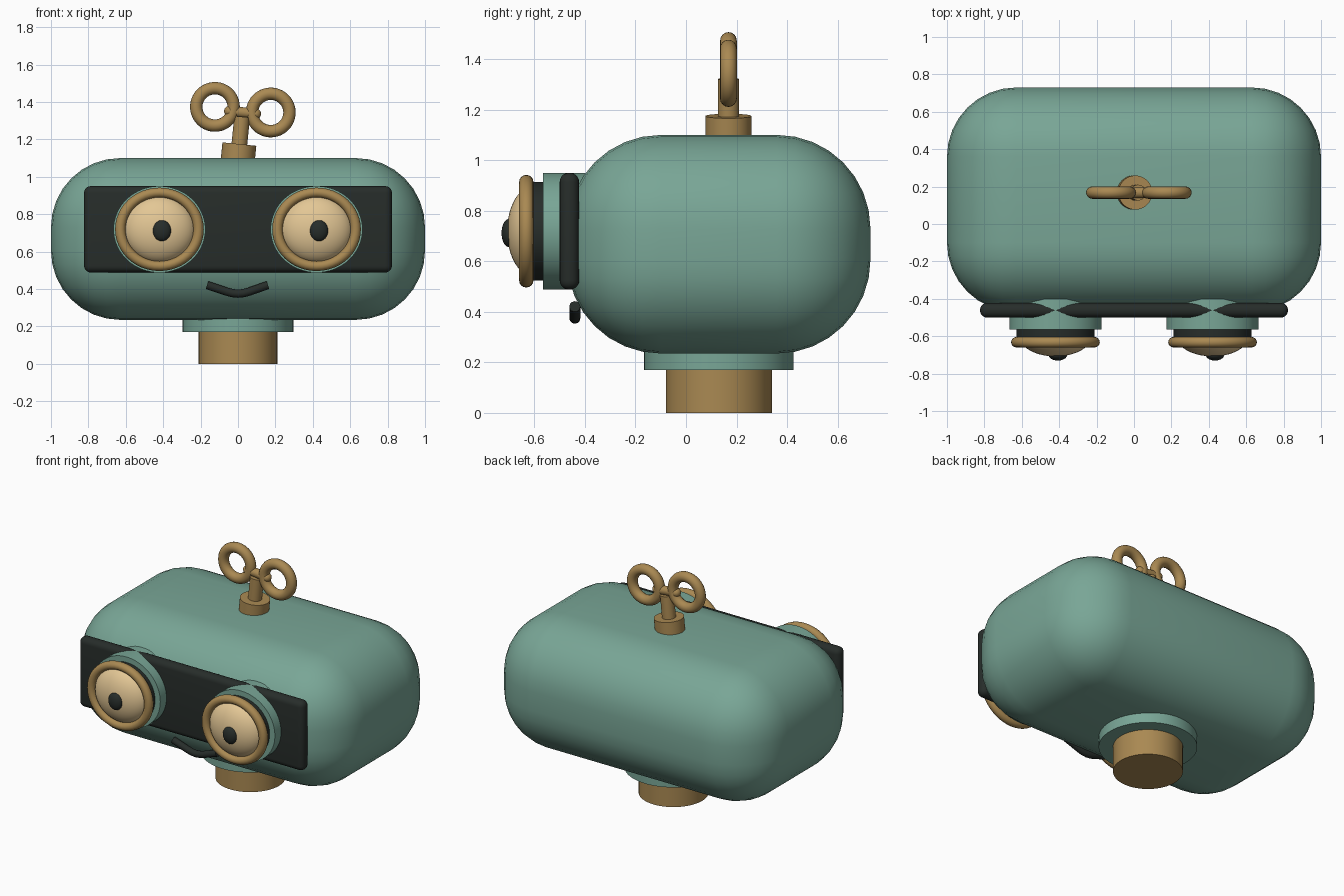
import bpy
from math import pi, radians, sin, cos
from mathutils import Matrix, Vector

if "Cube" in bpy.data.objects:
    bpy.data.objects.remove(bpy.data.objects["Cube"])


def material(name, rgb):
    m = bpy.data.materials.new(name)
    m.diffuse_color = (*rgb, 1)
    m.use_nodes = True
    m.node_tree.nodes["Principled BSDF"].inputs["Base Color"].default_value = m.diffuse_color
    return m


GREEN = material("green_paint", (0.19, 0.38, 0.305))
GOLD = material("brass", (0.40, 0.25, 0.085))
CREAM = material("cream_glass", (0.77, 0.57, 0.30))
BLACK = material("dark_rubber", (0.02, 0.026, 0.023))


def finish(name, mat, scale=(1, 1, 1)):
    ob = bpy.context.object
    ob.name = name
    ob.scale = scale
    ob.data.materials.append(mat)
    bpy.ops.object.shade_smooth_by_angle(angle=radians(35))
    return ob


def box(name, mat, lo, hi, bevel, segments):
    lo, hi = Vector(lo), Vector(hi)
    bpy.ops.mesh.primitive_cube_add(size=1, location=(lo + hi) / 2)
    bpy.context.object.scale = hi - lo
    bpy.ops.object.transform_apply(location=False, rotation=False)
    mod = bpy.context.object.modifiers.new("round", "BEVEL")
    mod.width, mod.segments = bevel, segments
    bpy.ops.object.modifier_apply(modifier="round")
    return finish(name, mat)


def rod(name, mat, r, a, b, scale=(1, 1, 1)):
    a, b = Vector(a), Vector(b)
    bpy.ops.mesh.primitive_cylinder_add(
        vertices=64, radius=r, depth=(b - a).length, location=(a + b) / 2,
        rotation=(b - a).to_track_quat("Z", "Y").to_euler())
    return finish(name, mat, scale)


def ring(name, mat, major, minor, loc, rot, scale=(1, 1, 1)):
    bpy.ops.mesh.primitive_torus_add(
        major_segments=48, minor_segments=16, major_radius=major,
        minor_radius=minor, location=loc, rotation=rot)
    return finish(name, mat, scale)


def ball(name, mat, loc, radii):
    bpy.ops.mesh.primitive_uv_sphere_add(segments=40, ring_count=20, radius=1, location=loc)
    return finish(name, mat, radii)


# Head shell, face band and neck
box("head", GREEN, (-1, -0.47, 0.235), (1, 0.73, 1.10), 0.37, 8)
box("face_band", BLACK, (-0.823, -0.5, 0.488), (0.823, -0.423, 0.95), 0.036, 5)
rod("neck", GOLD, 0.21, (0, 0.13, 0), (0, 0.13, 0.2))
rod("neck_collar", GREEN, 0.296, (0, 0.13, 0.17), (0, 0.13, 0.3))

# Eyes, slightly wider than tall; both pupils look a little to the right
for side, x in (("left", -0.42), ("right", 0.42)):
    z, oval = 0.719, (1, 0.94, 1)
    for part, mat, r, y0, y1 in (("socket", GREEN, 0.246, -0.40, -0.565),
                                 ("gasket", BLACK, 0.208, -0.5, -0.62)):
        ob = rod(f"{side}_eye_{part}", mat, r, (x, y0, z), (x, y1, z))
        ob.rotation_euler = (pi / 2, 0, 0)
        ob.scale = oval
    ring(f"{side}_eye_rim", GOLD, 0.209, 0.028, (x, -0.632, z), (pi / 2, 0, 0), oval)
    ball(f"{side}_eyeball", CREAM, (x, -0.6, z), (0.193, 0.108, 0.181))
    ball(f"{side}_pupil", BLACK, (x + 0.013, -0.7, 0.712), (0.049, 0.03, 0.056))

# Smiling mouth: swept tube
curve = bpy.data.curves.new("mouth", "CURVE")
curve.dimensions = "3D"
curve.bevel_depth, curve.bevel_resolution, curve.use_fill_caps = 0.022, 4, True
points = [(-0.165, 0.421), (-0.06, 0.386), (-0.03, 0.378), (0, 0.375),
          (0.03, 0.378), (0.06, 0.386), (0.16, 0.421)]
spline = curve.splines.new("POLY")
spline.points.add(len(points) - 1)
for p, (x, z) in zip(spline.points, points):
    p.co = (x, -0.44, z, 1)
mouth = bpy.data.objects.new("mouth", curve)
bpy.context.collection.objects.link(mouth)
curve.materials.append(BLACK)

# Wind-up key, leaning to the right
TILT = 0.1


def key(x, h):
    return Matrix.Rotation(TILT, 3, "Y") @ Vector((x, 0, h)) + Vector((0, 0.168, 1.10))


rod("key_base", GOLD, 0.091, key(0, -0.03), key(0, 0.075))
rod("key_stem", GOLD, 0.042, key(0, 0), key(0, 0.222))
rod("key_crossbar", GOLD, 0.028, key(-0.07, 0.245), key(0.07, 0.245))
for side, s in (("left", -1), ("right", 1)):
    ball(f"key_bar_end_{side}", GOLD, key(s * 0.07, 0.245), (0.029, 0.029, 0.029))
    ring(f"key_loop_{side}", GOLD, 0.1, 0.033, key(s * 0.15, 0.26), (pi / 2, TILT, 0))
